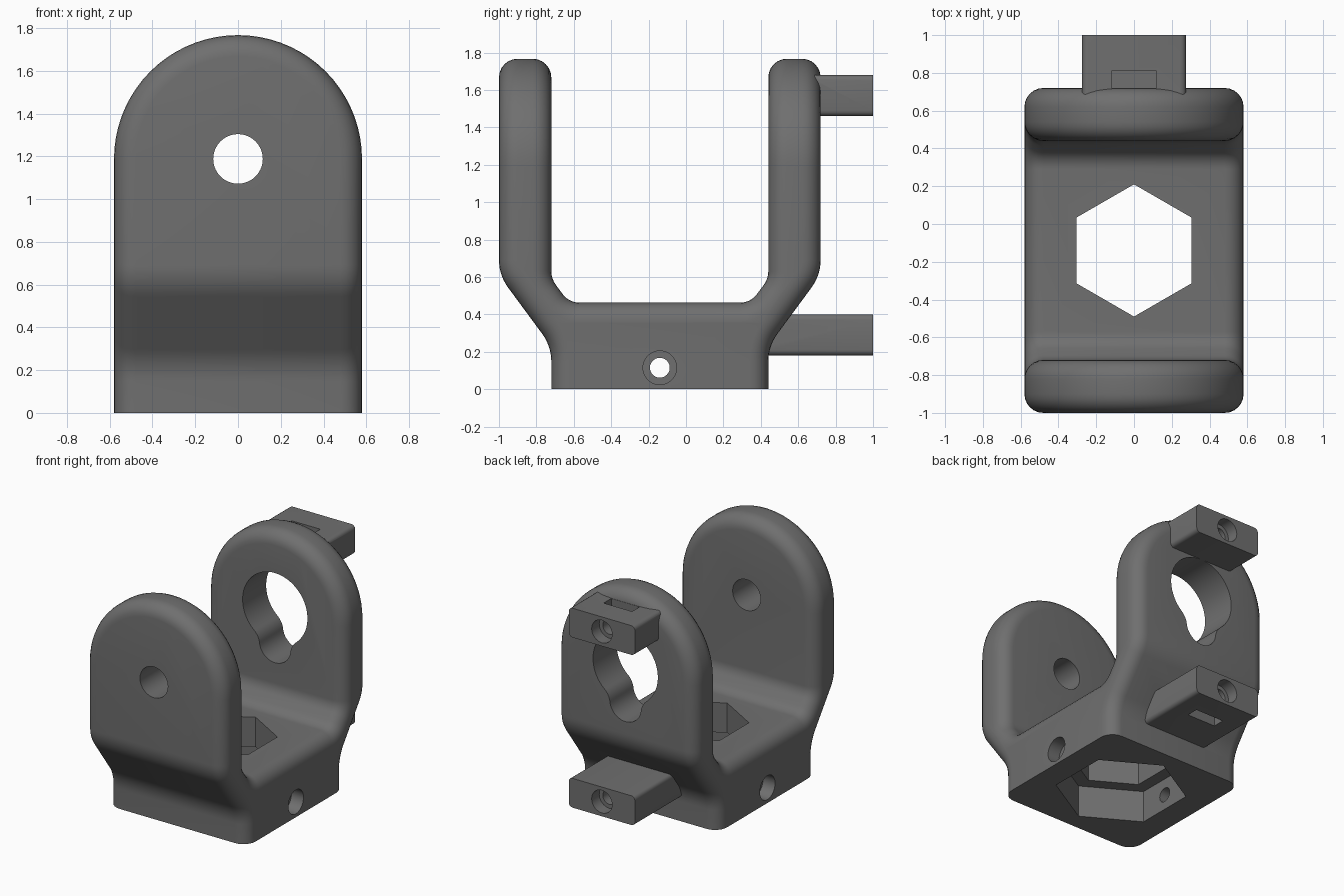
import bpy, bmesh
from math import sin, cos, pi, tan, atan2, sqrt, radians
from mathutils import Vector

if "Cube" in bpy.data.objects:
    bpy.data.objects.remove(bpy.data.objects["Cube"])

CY = -0.14          # centre line of the yoke in y
AXIS_Z = 1.19       # height of the pivot axis


def prism(name, pts, axis, lo, hi):
    """Extrude a 2D outline along x (pts = y,z), y (pts = x,z) or z (pts = x,y)."""
    place = {'x': lambda p, t: (t, p[0], p[1]),
             'y': lambda p, t: (p[0], t, p[1]),
             'z': lambda p, t: (p[0], p[1], t)}[axis]
    bm = bmesh.new()
    a = [bm.verts.new(place(p, lo)) for p in pts]
    b = [bm.verts.new(place(p, hi)) for p in pts]
    bm.faces.new(a)
    bm.faces.new(b[::-1])
    n = len(pts)
    for i in range(n):
        bm.faces.new((a[i], b[i], b[(i + 1) % n], a[(i + 1) % n]))
    bmesh.ops.recalc_face_normals(bm, faces=bm.faces)
    me = bpy.data.meshes.new(name)
    bm.to_mesh(me)
    bm.free()
    ob = bpy.data.objects.new(name, me)
    bpy.context.collection.objects.link(ob)
    return ob


def arc(cx, cy, r, a0, a1, n):
    return [(cx + r * cos(a0 + (a1 - a0) * i / n), cy + r * sin(a0 + (a1 - a0) * i / n))
            for i in range(n + 1)]


def circle(cx, cy, r, n=40):
    return arc(cx, cy, r, 0, 2 * pi, n)[:-1]


def rect(x0, x1, y0, y1):
    return [(x0, y0), (x1, y0), (x1, y1), (x0, y1)]


def rounded(corners, n=7):
    """Fillet an outline given as (u, v, radius)."""
    out = []
    for i, (u, v, r) in enumerate(corners):
        p = Vector((u, v))
        if r == 0:
            out.append((u, v))
            continue
        d0 = (Vector(corners[i - 1][:2]) - p).normalized()
        d1 = (Vector(corners[(i + 1) % len(corners)][:2]) - p).normalized()
        half = d0.angle(d1) / 2
        c = p + (d0 + d1).normalized() * (r / sin(half))
        s = p + d0 * (r / tan(half)) - c
        e = p + d1 * (r / tan(half)) - c
        turn = s.angle(e)
        for k in range(n + 1):
            t = k / n
            q = c + (s * sin((1 - t) * turn) + e * sin(t * turn)) / sin(turn)
            out.append((q.x, q.y))
    return out


def hexagon(r):
    return [(r * sin(i * pi / 3), CY + r * cos(i * pi / 3)) for i in range(6)]


helpers = []


def boolean(target, other, op):
    m = target.modifiers.new(op.lower(), 'BOOLEAN')
    m.operation, m.object, m.solver = op, other, 'EXACT'
    other.hide_render = True
    helpers.append(other)


# U-shaped side profile, mirrored about the centre line
half = [(0.58, -0.2, 0), (0.58, 0.23, 0.25), (0.86, 0.61, 0.25), (0.86, 2, 0),
        (0.58, 2, 0), (0.58, 0.59, 0.13), (0.485, 0.463, 0.11)]
profile = [(CY + y, z, r) for y, z, r in half] + [(CY - y, z, r) for y, z, r in half[::-1]]
yoke = prism("yoke_body", rounded(profile), 'x', -0.8, 0.8)

# Dark grey plastic
dark = bpy.data.materials.new("dark_grey")
dark.diffuse_color = (0.16, 0.16, 0.16, 1)
dark.use_nodes = True
dark.node_tree.nodes["Principled BSDF"].inputs["Base Color"].default_value = dark.diffuse_color
yoke.data.materials.append(dark)

# Arched front outline, then soft edges
arch = [(-0.58, -0.4), (0.58, -0.4)] + arc(0, AXIS_Z - 0.003, 0.58, 0, pi, 36)
boolean(yoke, prism("arch_outline", arch, 'y', -1.5, 1.5), 'INTERSECT')
bev = yoke.modifiers.new("soft_edges", 'BEVEL')
bev.width, bev.segments, bev.limit_method = 0.1, 6, 'ANGLE'
bev.angle_limit = radians(60)
bev.use_clamp_overlap = False

# Two mounting lugs on the back arm
for name, z0, z1, y0 in (("upper_lug", 1.46, 1.68, 0.55), ("lower_lug", 0.18, 0.40, 0.38)):
    outline = rounded([(u, v, 0.03) for u, v in rect(-0.275, 0.275, z0, z1)], 4)
    boolean(yoke, prism(name, outline, 'y', y0, 1.0), 'UNION')

# Keyhole outline: large circle, small lobe and fillets between
R, r, d, f = 0.27, 0.13, 0.275, 0.13
fz = ((R + f) ** 2 - (r + f) ** 2 + d * d) / (2 * d)
fx = sqrt((R + f) ** 2 - fz ** 2)
a = atan2(-fz, fx)
b = atan2(d - fz, fx)
right = (arc(0, AXIS_Z - d, r, -pi / 2, b, 10)
         + arc(fx, AXIS_Z - fz, f, b + pi, a + pi, 8)[1:]
         + arc(0, AXIS_Z, R, a, pi / 2, 24)[1:])
keyhole = right + [(-x, z) for x, z in right[-2:0:-1]]

# Cutters: flat base, pivot holes, nut recess, side holes, lug screws and nut slots
cutters = [
    ("base_cut", rect(-2, 2, -2, 2), 'z', -1, 0),
    ("pivot_hole", circle(0, AXIS_Z - 0.002, 0.116), 'y', -1.2, -0.5),
    ("keyhole", keyhole, 'y', 0.3, 0.9),
    ("hex_recess", hexagon(0.454), 'z', -0.5, 0.24),
    ("hex_hole", hexagon(0.35), 'z', -0.6, 0.8),
    ("side_hole", circle(CY, 0.115, 0.053), 'x', -0.9, 0.9),
    ("left_counterbore", circle(CY, 0.115, 0.09), 'x', -0.9, -0.48),
    ("right_counterbore", circle(CY, 0.115, 0.09), 'x', 0.48, 0.9),
    ("upper_screw_hole", circle(0, 1.57, 0.055), 'y', 0.73, 1.2),
    ("upper_counterbore", circle(0, 1.57, 0.085), 'y', 0.91, 1.2),
    ("upper_nut_slot", rect(-0.118, 0.118, 0.72, 0.81), 'z', 1.49, 1.9),
    ("lower_screw_hole", circle(0, 0.29, 0.055), 'y', 0.73, 1.2),
    ("lower_counterbore", circle(0, 0.29, 0.085), 'y', 0.91, 1.2),
    ("lower_nut_slot", rect(-0.118, 0.118, 0.72, 0.81), 'z', 0.1, 0.37),
]
for args in cutters:
    boolean(yoke, prism(*args), 'DIFFERENCE')

# Bake the modifiers, drop the helpers and shade
bpy.ops.object.select_all(action='DESELECT')
yoke.select_set(True)
bpy.context.view_layer.objects.active = yoke
bpy.ops.object.convert(target='MESH')
for h in helpers:
    bpy.data.objects.remove(h)
bpy.ops.object.shade_smooth_by_angle(angle=radians(30))
